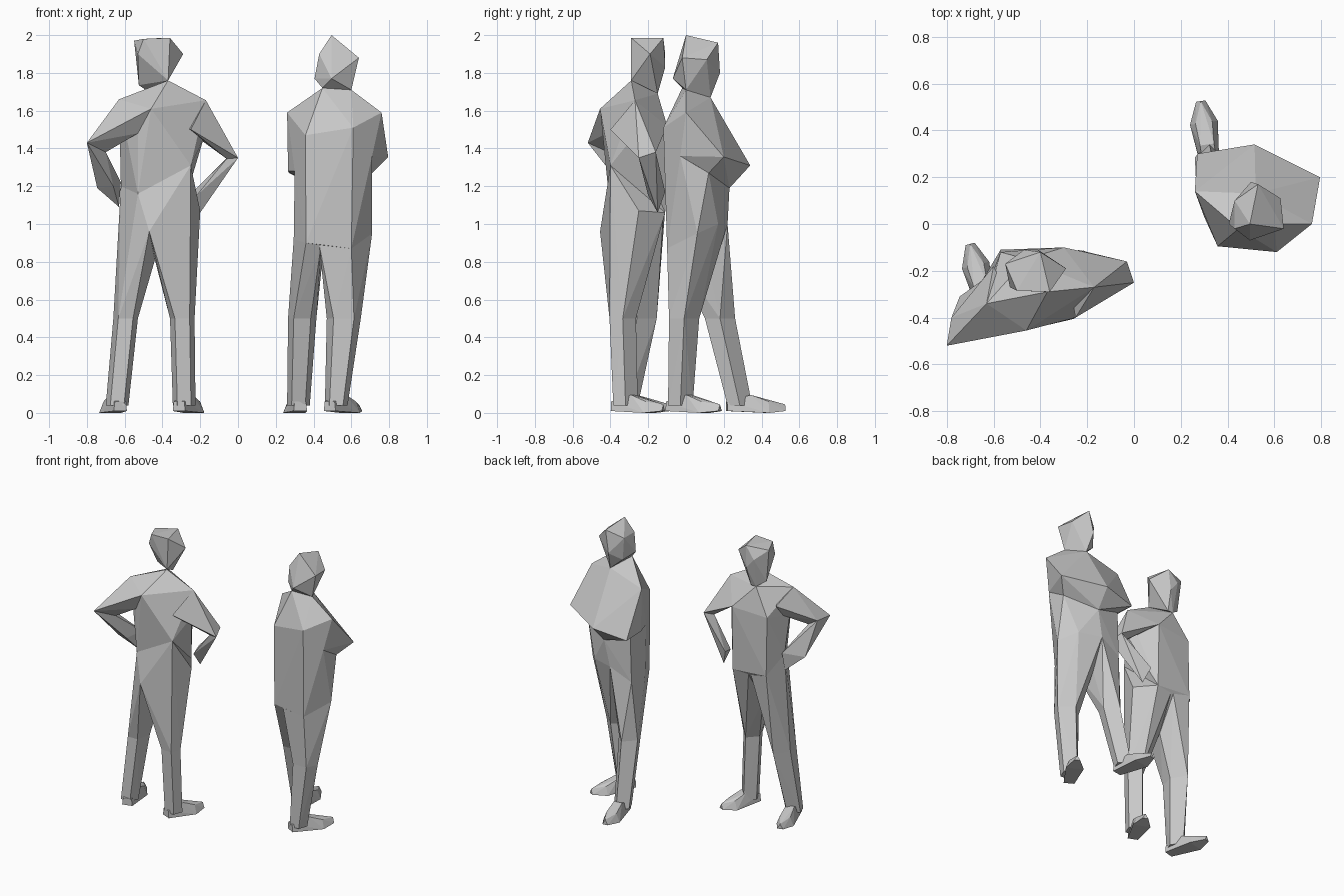
import bpy
import bmesh
from mathutils import Vector

default_cube = bpy.data.objects.get("Cube")
if default_cube:
    bpy.data.objects.remove(default_cube, do_unlink=True)

# One plain grey for both figures
grey = bpy.data.materials.new("plain_grey")
grey.use_nodes = True
grey.diffuse_color = (.58, .58, .58, 1)
grey.node_tree.nodes["Principled BSDF"].inputs["Base Color"].default_value = grey.diffuse_color


def faceted(name, *hulls):
    """Flat-shaded object made of one or more convex pieces."""
    bm = bmesh.new()
    for points in hulls:
        verts = [bm.verts.new(point) for point in points]
        bmesh.ops.convex_hull(bm, input=verts)
    loose = [vert for vert in bm.verts if not vert.link_faces]
    bmesh.ops.delete(bm, geom=loose, context="VERTS")
    bmesh.ops.recalc_face_normals(bm, faces=bm.faces)
    mesh = bpy.data.meshes.new(name)
    bm.to_mesh(mesh)
    bm.free()
    mesh.materials.append(grey)
    part = bpy.data.objects.new(name, mesh)
    bpy.context.collection.objects.link(part)


def limb(name, *rings):
    """Chain of convex segments between neighbouring rings of points."""
    faceted(name, *[list(a) + list(b) for a, b in zip(rings, rings[1:])])


def section(centre, height, width, depth):
    """Horizontal five-sided leg section, flat at the back, pointed in front."""
    outline = [(-.5, 0), (-.3, -.5), (.3, -.5), (.5, 0), (0, .5)]
    return [(centre[0] + x * width, centre[1] + y * depth, height) for x, y in outline]


def shoe(name, ankle, toe):
    """Low wedge shoe, widest at the ball of the foot."""
    ankle, toe = Vector((*ankle, .01)), Vector((*toe, .01))
    heel = ankle - (toe - ankle).normalized() * .07
    along = toe - heel
    side = Vector((-along.y, along.x, 0)).normalized() * .06
    up = Vector((0, 0, .05))
    ball = heel + along * .7
    points = [toe + side / 3, toe - side / 3, toe + up * .7]
    for edge in (side, -side):
        points += [heel + edge * .6, heel + edge / 2 + up,
                   heel + along * .4 + edge / 2 + up * 1.7,
                   ball + edge - up / 5, ball + edge * .6 + up]
    faceted(name, points)


def leg(name, hips, knee, ankle, toe, knee_width, knee_depth):
    """Leg growing out of a slanted ring of hip points, with its shoe."""
    limb(name + "_leg", hips,
         section(knee, height=.5, width=knee_width, depth=knee_depth),
         section(ankle, height=.04, width=.12, depth=.13))
    shoe(name + "_shoe", ankle, toe)


# ---- First figure: hands on hips ----
# Landmarks shared by neighbouring parts
nape, throat = (-.37, -.29, 1.76), (-.46, -.15, 1.69)
upper_back = (-.46, -.455, 1.61)
near_shoulder, far_shoulder = (-.17, -.27, 1.655), (-.63, -.34, 1.66)
near_armpit, far_armpit = (-.18, -.28, 1.46), (-.53, -.42, 1.48)
near_chest, far_chest = (-.3, -.1, 1.52), (-.57, -.12, 1.5)
far_ribs = (-.61, -.25, 1.48)
near_waist, far_waist = (-.25, -.4, 1.31), (-.62, -.25, 1.2)
far_loin = (-.53, -.41, 1.16)
near_belly, far_belly = (-.3, -.11, 1.06), (-.57, -.11, 1.08)
near_hip, seat, crotch = (-.2, -.25, 1.07), (-.47, -.455, .96), (-.44, -.26, .81)

faceted("akimbo_head", [
    nape, throat, (-.42, -.15, 1.69), (-.525, -.18, 1.735),
    (-.41, -.11, 1.83), (-.47, -.11, 1.9), (-.29, -.19, 1.9), (-.53, -.27, 1.9),
    (-.55, -.17, 1.97), (-.5, -.285, 1.98), (-.36, -.29, 1.985), (-.4, -.12, 1.985)])
faceted("akimbo_chest", [
    nape, throat, upper_back, near_shoulder, far_shoulder, near_armpit, far_armpit,
    near_chest, far_chest, far_ribs, near_waist, far_waist, far_loin,
    near_belly, far_belly])
faceted("akimbo_hips", [
    near_waist, far_waist, far_loin, near_belly, far_belly, near_hip, seat, crotch])

limb("akimbo_near_arm",
     [near_shoulder, near_chest, near_armpit, near_waist[:2] + (1.5,), (-.2, -.15, 1.48)],
     [(0, -.25, 1.35), (-.03, -.16, 1.38), (-.06, -.24, 1.345)],
     [(-.2, -.15, 1.06), (-.24, -.11, 1.17), (-.22, -.2, 1.15)])
limb("akimbo_far_arm",
     [far_shoulder, far_ribs, far_armpit, upper_back, (-.6, -.18, 1.57)],
     [(-.8, -.52, 1.43), (-.78, -.4, 1.43), (-.7, -.41, 1.38)],
     [(-.745, -.31, 1.19), (-.66, -.34, 1.2), (-.62, -.22, 1.22), (-.63, -.24, 1.09)])

leg("akimbo_near", [near_hip, near_waist, seat, crotch, near_belly, (-.42, -.12, 1.05)],
    knee=(-.295, -.335), ankle=(-.285, -.32), toe=(-.2, -.12),
    knee_width=.13, knee_depth=.14)
leg("akimbo_far", [far_waist, far_loin, seat, crotch, far_belly, (-.44, -.12, 1.05)],
    knee=(-.595, -.26), ankle=(-.64, -.32), toe=(-.7, -.085),
    knee_width=.13, knee_depth=.21)

# ---- Second figure: folded arms ----
near_collar, far_collar, throat = (.6, 0, 1.71), (.447, -.02, 1.72), (.52, .13, 1.67)
near_shoulder, far_shoulder = (.76, 0, 1.59), (.26, .14, 1.59)
near_blade, far_blade = (.61, -.12, 1.51), (.357, -.095, 1.47)
near_elbow, far_elbow = (.795, .2, 1.355), (.27, .3, 1.27)
forearms, wrists = (.515, .34, 1.31), (.5, .23, 1.19)
near_side, far_side = (.71, -.03, 1.36), (.3, .03, 1.28)
near_ribs, far_ribs = (.71, .12, 1.27), (.31, .2, 1.25)
near_hip, far_hip = (.71, .06, .95), (.295, .05, .92)
near_seat, far_seat = (.6, -.1, .87), (.36, -.095, .9)
near_belly, far_belly = (.62, .17, 1), (.3, .2, .92)
navel, crotch = (.46, .22, 1), (.445, .11, .79)

faceted("folded_head", [
    near_collar, far_collar, throat, (.405, 0, 1.77), (.44, .1, 1.74), (.495, -.07, 1.77),
    (.5, .18, 1.8), (.626, .11, 1.87), (.64, -.02, 1.88), (.43, -.02, 1.9),
    (.43, .1, 1.9), (.53, .17, 1.96), (.495, 0, 2)])

# Shoulders, upper arms and crossed forearms form one faceted mass
faceted("folded_shoulders_and_arms", [
    near_collar, far_collar, throat, near_shoulder, far_shoulder, near_blade, far_blade,
    near_elbow, far_elbow, forearms, wrists, near_side, far_side, near_ribs, far_ribs,
    (.265, .14, 1.28)])
faceted("folded_trunk", [
    near_blade, far_blade, near_side, far_side, near_ribs, far_ribs, wrists,
    near_hip, far_hip, near_seat, far_seat, near_belly, far_belly, navel, crotch])

leg("folded_near", [near_hip, near_seat, (.43, -.095, .89), crotch, navel, near_belly],
    knee=(.56, -.01), ankle=(.52, -.03), toe=(.64, .18),
    knee_width=.18, knee_depth=.16)
leg("folded_far", [far_hip, far_seat, (.44, -.095, .89), crotch, navel, far_belly],
    knee=(.34, .18), ankle=(.32, .285), toe=(.285, .525),
    knee_width=.15, knee_depth=.16)
